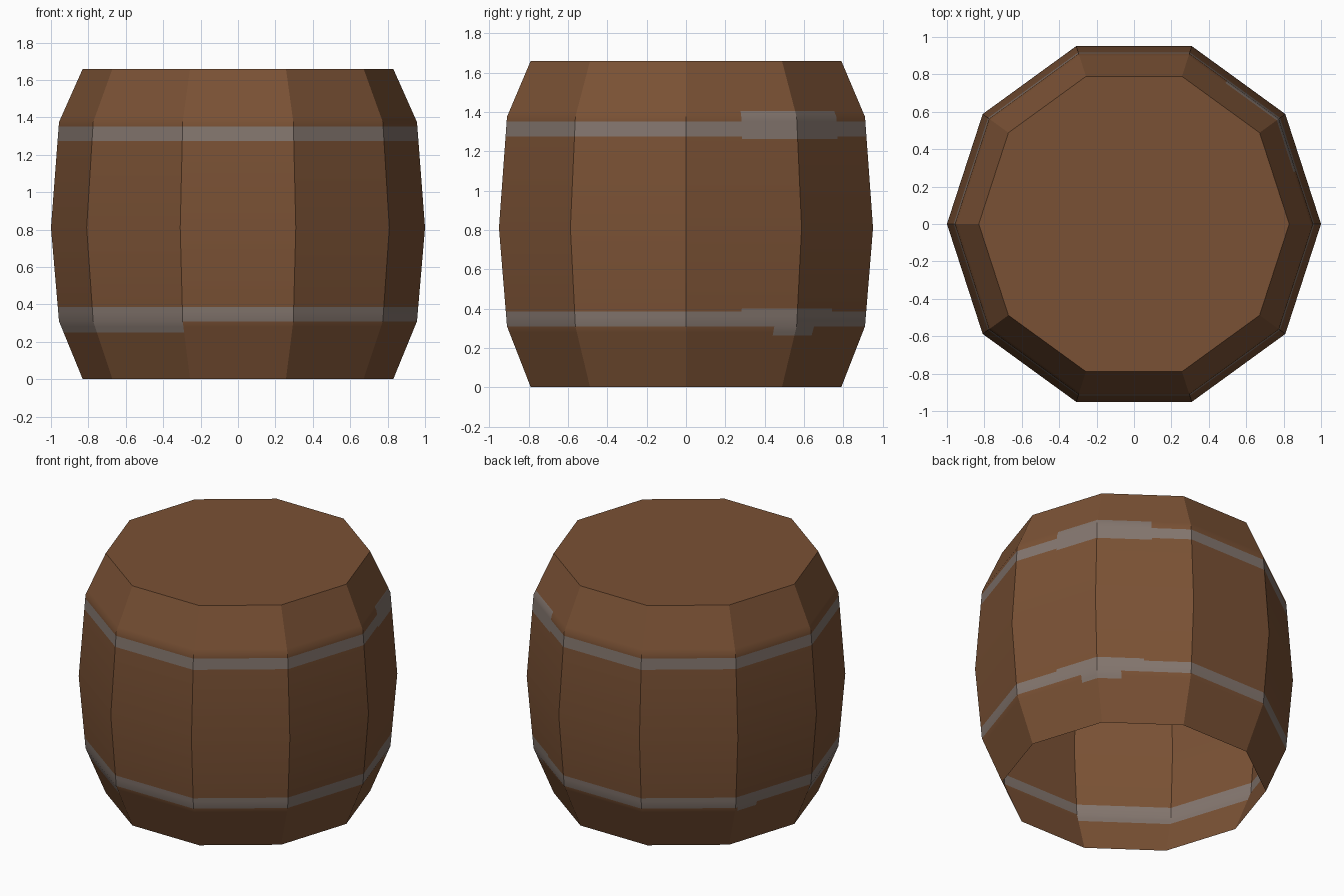
import bpy, bmesh, math
from mathutils import Vector

if "Cube" in bpy.data.objects:
    bpy.data.objects.remove(bpy.data.objects["Cube"])


def material(name, rgb):
    m = bpy.data.materials.new(name)
    m.diffuse_color = (*rgb, 1.0)
    m.use_nodes = True
    m.node_tree.nodes["Principled BSDF"].inputs["Base Color"].default_value = m.diffuse_color
    return m


SIDES = 10
PROFILE = [(0.83, 0.0), (0.957, 0.31), (1.0, 0.81), (0.957, 1.375), (0.83, 1.66)]

# Hoop areas: start angle, end angle (degrees), bottom z, top z
HOOPS = [
    (0, 360, 0.31, 0.385), (0, 360, 1.275, 1.35),      # plain hoops
    (18, 57, 1.262, 1.405),                            # wide patch, upper hoop
    (29, 45, 0.262, 0.40), (18, 54, 0.36, 0.40),       # dents, lower hoop
    (180, 252, 0.25, 0.385), (145, 154, 0.28, 0.385),  # wide staves, lower hoop
]

# Barrel shell: open underneath, closed on top
bm = bmesh.new()
rings = []
for r, z in PROFILE:
    rings.append([bm.verts.new((r * math.cos(math.tau * i / SIDES),
                                r * math.sin(math.tau * i / SIDES), z))
                  for i in range(SIDES)])
for low, high in zip(rings, rings[1:]):
    for i in range(SIDES):
        j = (i + 1) % SIDES
        bm.faces.new((low[i], low[j], high[j], high[i]))
bm.faces.new(rings[-1])


def cut(faces, point, normal):
    geom = set(faces)
    for f in faces:
        geom.update(f.edges)
        geom.update(f.verts)
    bmesh.ops.bisect_plane(bm, geom=list(geom), dist=1e-5,
                           plane_co=point, plane_no=normal)


def angle(f):
    c = f.calc_center_median()
    return math.degrees(math.atan2(c.y, c.x)) % 360


# Cut the hoop outlines into the staves
for z in sorted({z for h in HOOPS for z in h[2:]}):
    cut(bm.faces[:], (0, 0, z), (0, 0, 1))
for a0, a1, z0, z1 in HOOPS[2:]:
    for a in (a0, a1):
        near = [f for f in bm.faces
                if z0 < f.calc_center_median().z < z1 and abs(angle(f) - a) < 40]
        t = math.radians(a)
        cut(near, (0, 0, 0), Vector((-math.sin(t), math.cos(t), 0)))

# Colour the hoop faces by angle and height
for f in bm.faces:
    z, a = f.calc_center_median().z, angle(f)
    f.material_index = int(any(a0 < a < a1 and z0 < z < z1
                               for a0, a1, z0, z1 in HOOPS))

mesh = bpy.data.meshes.new("barrel")
bm.to_mesh(mesh)
bm.free()
mesh.materials.append(material("brown wood", (0.195, 0.083, 0.035)))
mesh.materials.append(material("grey iron", (0.23, 0.181, 0.156)))
barrel = bpy.data.objects.new("barrel", mesh)
bpy.context.collection.objects.link(barrel)

# Smooth along the staves, sharp between them
bpy.context.view_layer.objects.active = barrel
barrel.select_set(True)
bpy.ops.object.shade_smooth_by_angle(angle=math.radians(30))
